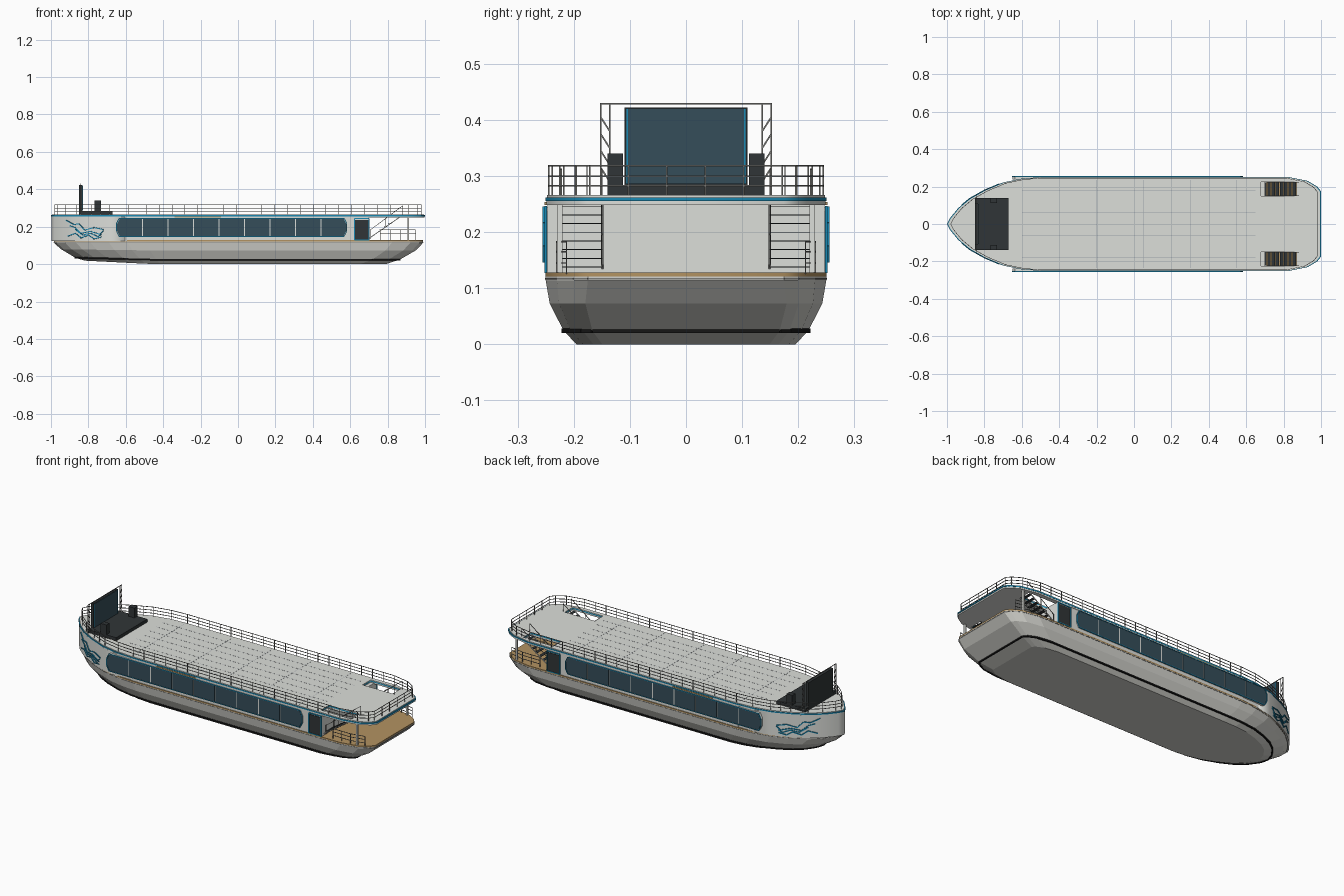
import bpy, bmesh, math
from mathutils import Vector

if "Cube" in bpy.data.objects:
    bpy.data.objects.remove(bpy.data.objects["Cube"])


def material(name, rgb):
    m = bpy.data.materials.new(name)
    m.diffuse_color = (*rgb, 1)
    m.use_nodes = True
    m.node_tree.nodes["Principled BSDF"].inputs["Base Color"].default_value = m.diffuse_color
    return m


PAINT = material("light_grey_paint", (0.72, 0.735, 0.70))
HULL = material("hull_grey", (0.65, 0.65, 0.61))
TAN = material("tan_deck", (0.45, 0.29, 0.12))
BLUE = material("blue_trim", (0.01, 0.25, 0.45))
GLASS = material("dark_glass", (0.036, 0.075, 0.1))
DARK = material("charcoal", (0.03, 0.036, 0.038))
METAL = material("rail_grey", (0.2, 0.2, 0.19))
BLACK = material("black_rubber", (0.008, 0.008, 0.008))
SEAM = material("seam_grey", (0.36, 0.4, 0.43))

# Half of the plan outline, bow to stern
HALF = [(-1, 0), (-.985, .03), (-.94, .085), (-.88, .135), (-.8, .18), (-.7, .222),
        (-.6, .243), (-.5, .25), (.83, .25), (.93, .23), (.98, .2), (1, .175)]
N = 2 * len(HALF) - 1


def outline(x0=-1, x1=1, hw=.25, power=1):
    half = [(x0 + (x + 1) / 2 * (x1 - x0), hw * (y / .25) ** power) for x, y in HALF]
    return half + [(x, -y) for x, y in reversed(half[1:])]


def half_width(x):
    for (xa, ya), (xb, yb) in zip(HALF, HALF[1:]):
        if xa <= x <= xb:
            return ya + (yb - ya) * (x - xa) / (xb - xa)
    return 0


def finish(name, bm, mat):
    bmesh.ops.recalc_face_normals(bm, faces=bm.faces)
    me = bpy.data.meshes.new(name)
    bm.to_mesh(me)
    bm.free()
    me.materials.append(mat)
    ob = bpy.data.objects.new(name, me)
    bpy.context.collection.objects.link(ob)
    return ob


def add_prism(bm, lower, upper):
    a = [bm.verts.new(p) for p in lower]
    b = [bm.verts.new(p) for p in upper]
    bm.faces.new(a)
    bm.faces.new(b)
    for i in range(len(a)):
        j = (i + 1) % len(a)
        bm.faces.new((a[i], a[j], b[j], b[i]))


def boxes(name, mat, items, mirror=False):
    bm = bmesh.new()
    for x0, x1, y0, y1, z0, z1 in items:
        for s in ((1, -1) if mirror else (1,)):
            q = [(x0, y0 * s), (x1, y0 * s), (x1, y1 * s), (x0, y1 * s)]
            add_prism(bm, [(*p, z0) for p in q], [(*p, z1) for p in q])
    return finish(name, bm, mat)


def side_plates(name, mat, shapes, y0, y1):
    """Upright plates of (x, z) shapes on both sides."""
    bm = bmesh.new()
    for pts in shapes:
        for s in (1, -1):
            add_prism(bm, [(x, s * y0, z) for x, z in pts], [(x, s * y1, z) for x, z in pts])
    return finish(name, bm, mat)


def struts(name, mat, segments, r=.002, mirror=False):
    bm = bmesh.new()
    for a, b in segments:
        for s in ((1, -1) if mirror else (1,)):
            p, q = (Vector((v[0], v[1] * s, v[2])) for v in (a, b))
            d = (q - p).normalized()
            u = d.cross(Vector((0, 0, 1)) if abs(d.z) < .9 else Vector((1, 0, 0))).normalized()
            w = d.cross(u)
            ring = [(u * i + w * j) * r for i, j in ((1, 1), (-1, 1), (-1, -1), (1, -1))]
            add_prism(bm, [p + o for o in ring], [q + o for o in ring])
    return finish(name, bm, mat)


def side_frame(name, mat, pts, y, r):
    """Thin border following an (x, z) shape on both sides."""
    loop = [(x, y, z) for x, z in pts]
    return struts(name, mat, list(zip(loop, loop[1:] + loop[:1])), r, True)


def slab(name, mat, loops, z0, z1):
    """Filled plan outline; extra loops become holes."""
    cu = bpy.data.curves.new(name, 'CURVE')
    cu.dimensions, cu.fill_mode, cu.extrude = '2D', 'BOTH', (z1 - z0) / 2
    for loop in loops:
        sp = cu.splines.new('POLY')
        sp.points.add(len(loop) - 1)
        for pt, (x, y) in zip(sp.points, loop):
            pt.co = (x, y, 0, 1)
        sp.use_cyclic_u = True
    tmp = bpy.data.objects.new(name + "_curve", cu)
    bpy.context.collection.objects.link(tmp)
    bpy.context.view_layer.update()
    me = bpy.data.meshes.new_from_object(tmp.evaluated_get(bpy.context.evaluated_depsgraph_get()))
    bpy.data.objects.remove(tmp)
    me.materials.clear()
    me.materials.append(mat)
    ob = bpy.data.objects.new(name, me)
    ob.location.z = (z0 + z1) / 2
    bpy.context.collection.objects.link(ob)
    return ob


# Hull, lofted through stacked outlines with the bow swept up
def level(z, x0, x1, hw, power, rise):
    return [(x, y, z + rise * max(0, (-.45 - x) / .4)) for x, y in outline(x0, x1, hw, power)]


LEVELS = [level(0, -.82, .79, .195, .75, .02), level(.024, -.87, .865, .218, .75, .01),
          level(.073, -.945, .95, .243, .85, .005), level(.114, -.985, .99, .25, 1, 0),
          level(.121, -.985, .99, .25, 1, 0)]
bm = bmesh.new()
rings = [[bm.verts.new(p) for p in lv] for lv in LEVELS]
for a, b in zip(rings, rings[1:]):
    for i in range(N):
        j = (i + 1) % N
        bm.faces.new((a[i], a[j], b[j], b[i]))
for ring in (rings[0], rings[-1]):
    bm.faces.new((ring[0], ring[1], ring[-1]))
    for i in range(1, len(HALF) - 1):
        bm.faces.new((ring[i], ring[i + 1], ring[N - i - 1], ring[N - i]))
finish("hull", bm, HULL)
stripe = LEVELS[1]
struts("hull_fender_stripe", BLACK, [(stripe[i], stripe[(i + 1) % N]) for i in range(N)], .004)
slab("main_deck", TAN, [outline(-.984, .989, .2505)], .121, .128)
edge = [(x, y, .117) for x, y in outline(-.985, .99, .25)]
struts("deck_edge_rail", METAL, [(edge[i], edge[(i + 1) % N]) for i in range(N)], .0012)

# Enclosed bow and cabin
bow = [p for p in outline(-.998, 1, .2495) if p[0] < -.55]
slab("bow_wall", PAINT, [bow], .124, .252)
boxes("cabin", PAINT, [(-.605, .7, -.2425, .2425, .124, .252), (-.5, .7, -.247, .247, .124, .252)])

# Long window band with chamfered ends
X0, X1, Z0, Z1, C = -.65, .582, .148, .244, .014


def band(x0, x1, z0, z1, left, right):
    pts = [(x0 + C, z0), (x0, z0 + 2 * C), (x0, z1 - 2 * C), (x0 + C, z1)] if left else [(x0, z0), (x0, z1)]
    return pts + ([(x1 - C, z1), (x1, z1 - 2 * C), (x1, z0 + 2 * C), (x1 - C, z0)] if right
                  else [(x1, z1), (x1, z0)])


side_plates("window_backing", PAINT, [band(X0, X1, Z0, Z1, True, True)], .238, .252)
side_frame("window_frame", BLUE, band(X0, X1, Z0, Z1, True, True), .254, .002)
W = (X1 - X0 - .006) / 9
side_plates("window_panes", GLASS, [band(X0 + .003 + i * W + .003 * (i > 0), X0 + .003 + (i + 1) * W - .003 * (i < 8),
            Z0 + .002, Z1 - .002, i == 0, i == 8) for i in range(9)], .25, .2545)
side_plates("tan_name_strip", TAN, [[(-.34, .248), (-.34, .254), (-.09, .254), (-.09, .248)]], .246, .252)

# Side doors
side_plates("door", DARK, [[(.625, .13), (.625, .237), (.699, .237), (.699, .13)]], .24, .25)
side_frame("door_frame", BLUE, [(.622, .13), (.622, .244), (.701, .244), (.701, .13)], .25, .0025)

# Wave decoration on the bow sides
WAVES = [[(-.92, .235), (-.88, .212), (-.85, .215), (-.82, .182), (-.77, .195), (-.72, .185)],
         [(-.9, .205), (-.87, .195), (-.84, .165), (-.79, .175), (-.74, .16), (-.72, .18)],
         [(-.91, .15), (-.87, .165), (-.84, .14), (-.8, .155), (-.77, .135), (-.73, .145)],
         [(-.87, .185), (-.83, .155), (-.79, .165), (-.75, .147), (-.73, .16)]]
on_bow = [[(x, half_width(x) + .001, z) for x, z in w] for w in WAVES]
struts("bow_waves", BLUE, [s for w in on_bow for s in zip(w, w[1:])], .0024, True)

# Roof deck with two stair openings
holes = [[(.68, s * .15), (.87, s * .15), (.87, s * .225), (.68, s * .225)] for s in (1, -1)]
slab("roof_underside", PAINT, [outline(-.998, .997, .249)] + holes, .248, .2555)
slab("roof_trim", BLUE, [outline()] + holes, .2555, .262)
slab("roof_deck", PAINT, [outline(-.994, .994, .248)] + holes, .262, .266)
boxes("roof_seams", SEAM, [(-.6, .65, y - .001, y + .001, .265, .2664) for y in (-.18, -.12, -.06, 0, .06, .12, .18)]
      + [(x - .001, x + .001, -.235, .235, .265, .2664) for x in (-.5, -.2, .05, .3, .55)])


def railing(name, path, levels, base, step, mirror=False):
    segs = [((*a, z), (*b, z)) for a, b in zip(path, path[1:]) for z in levels]
    for a, b in zip(path, path[1:]):
        a, b = Vector(a), Vector(b)
        n = max(1, round((b - a).length / step))
        for k in range(n):
            p = a.lerp(b, k / n)
            segs.append(((*p, base), (*p, levels[-1])))
    segs.append(((*path[-1], base), (*path[-1], levels[-1])))
    struts(name, METAL, segs, .0013, mirror)


# Railings
top = outline(-.98, .98, .245)
railing("roof_railing", top + top[:1], (.283, .3, .318), .264, .067)
railing("aft_railing", [(.76, .23), (.87, .23), (.95, .213)], (.145, .165, .183), .125, .05, True)
struts("roof_posts", PAINT, [((.91, .225, .125), (.91, .225, .25))], .005, True)

# Stairs rising aft through the openings
boxes("stair_treads", DARK, [(.69 + i * .0225, .708 + i * .0225, .15, .222, .137 + i * .0155, .1385 + i * .0155)
                             for i in range(8)], True)
struts("stair_stringers", PAINT, [((.69, y, .13), (.87, y, .255)) for y in (.149, .223)], .002, True)
struts("stair_handrails", METAL, [((.71, y, .185), (.88, y, .312)) for y in (.15, .222)]
       + [((x, y, z), (x, y, z + .05)) for y in (.15, .222) for x, z in ((.71, .137), (.79, .195), (.88, .262))],
       .0013, True)

# Stage with screen, truss towers and speakers
boxes("stage", DARK, [(-.85, -.67, -.14, .14, .264, .284)])
boxes("speakers", DARK, [(-.768, -.732, .112, .14, .284, .34)], True)
boxes("screen_case", DARK, [(-.85, -.834, -.11, .11, .284, .422)])
boxes("screen_face", GLASS, [(-.835, -.831, -.108, .108, .286, .42)])
boxes("screen_edges", BLUE, [(-.835, -.83, .103, .106, .286, .42)], True)
truss = [((-.84, y, .264), (-.84, y, .43)) for y in (.136, .152)] + [((-.84, 0, .429), (-.84, .152, .429))]
truss += [((-.84, .136, .29 + i * .03), (-.84, .152, .315 + i * .03)) for i in range(4)]
struts("screen_truss", METAL, truss, .0014, True)
